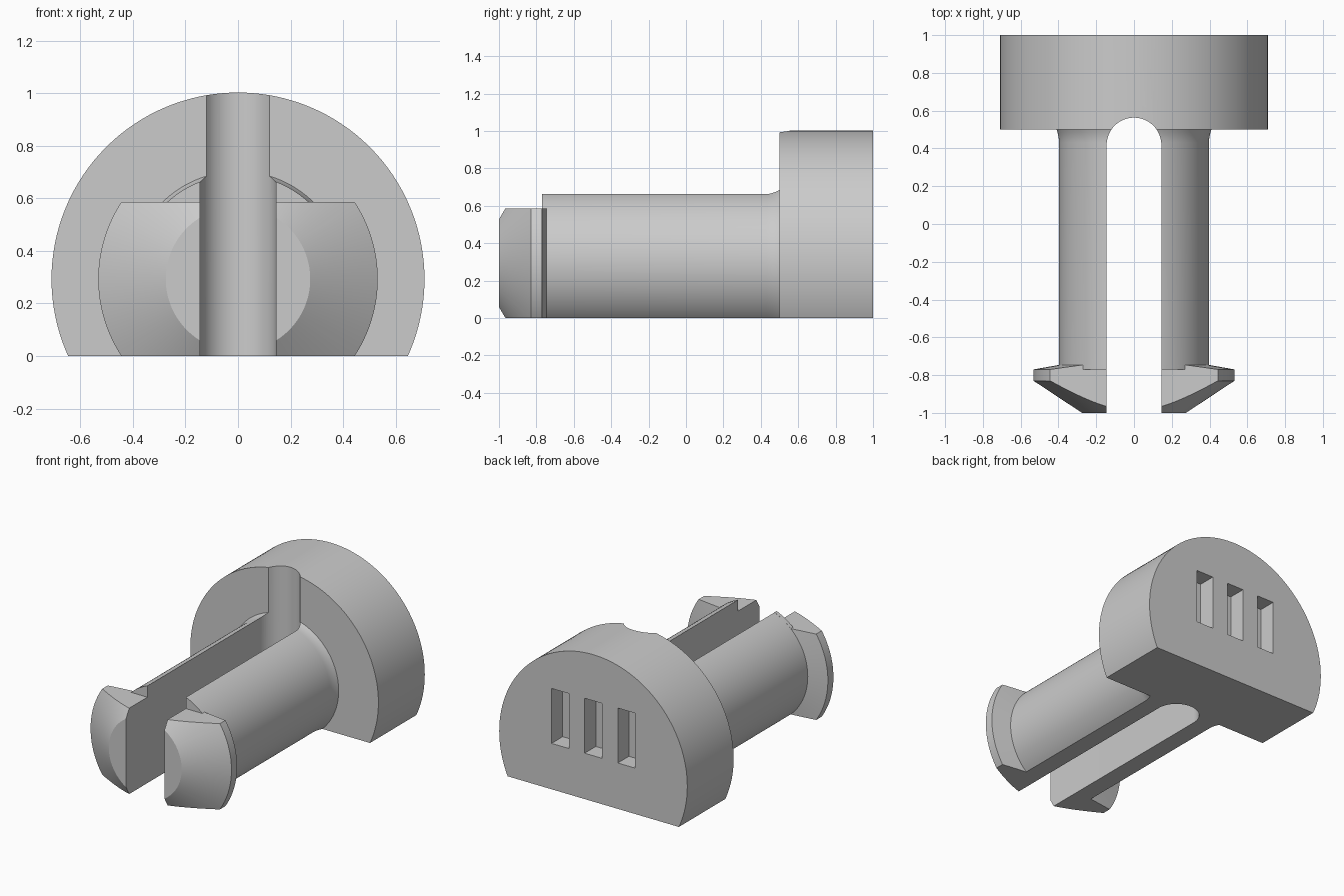
import bpy, bmesh, math
from mathutils import Matrix, Vector

if "Cube" in bpy.data.objects:
    bpy.data.objects.remove(bpy.data.objects["Cube"])

AXIS_Z = 0.293     # height of the turning axis
SEGMENTS = 128

grey = bpy.data.materials.new("plain_grey")
grey.diffuse_color = (0.6, 0.6, 0.6, 1)
grey.use_nodes = True
grey.node_tree.nodes["Principled BSDF"].inputs["Base Color"].default_value = grey.diffuse_color


def finish(name, bm):
    bmesh.ops.recalc_face_normals(bm, faces=bm.faces)
    mesh = bpy.data.meshes.new(name)
    bm.to_mesh(mesh)
    bm.free()
    mesh.materials.append(grey)
    obj = bpy.data.objects.new(name, mesh)
    bpy.context.collection.objects.link(obj)
    return obj


def turned(name, profile):
    """Closed solid turned about the y axis from (radius, y) points."""
    bm = bmesh.new()
    rings = []
    for r, y in profile:
        rings.append([bm.verts.new((r * math.cos(a), y, AXIS_Z + r * math.sin(a)))
                      for a in (2 * math.pi * i / SEGMENTS for i in range(SEGMENTS))])
    for a, b in zip(rings, rings[1:]):
        for i in range(SEGMENTS):
            j = (i + 1) % SEGMENTS
            bm.faces.new((a[i], a[j], b[j], b[i]))
    bm.faces.new(rings[0])
    bm.faces.new(rings[-1])
    return finish(name, bm)


def box(name, lo, hi):
    lo, hi = Vector(lo), Vector(hi)
    bm = bmesh.new()
    bmesh.ops.create_cube(bm, size=1, matrix=Matrix.Translation((lo + hi) / 2)
                          @ Matrix.Diagonal((*(hi - lo), 1)))
    return finish(name, bm)


def cut(target, cutter):
    mod = target.modifiers.new("cut", "BOOLEAN")
    mod.operation, mod.solver, mod.object = "DIFFERENCE", "MANIFOLD", cutter
    bpy.context.view_layer.objects.active = target
    bpy.ops.object.modifier_apply(modifier=mod.name)
    bpy.data.objects.remove(cutter)


# Whole clip in one turning: barbed tip, shaft, small flare, round head
barb = [(0.275, -1.0), (0.532, -0.83), (0.532, -0.77), (0.397, -0.746)]
flare = [(0.397 + 0.013 * (k / 5) ** 2, 0.43 + 0.07 * k / 5) for k in range(6)]
clip = turned("split_clip", barb + flare + [(0.71, 0.5), (0.71, 1.0)])

# Flat top on the barb, leaving the round shaft behind it
barb_cutter = box("barb_top_cutter", (-1, -1.2, 2 * AXIS_Z), (1, -0.73, 1.5))
cut(barb_cutter, turned("shaft_keeper", [(0.3978, -0.77), (0.3978, -0.5)]))
cut(clip, barb_cutter)

# Flat underside
cut(clip, box("underside_cutter", (-1.5, -1.5, -1), (1.5, 1.5, 0)))

# Round-ended slot that splits the shaft and notches the head
HALF, END = 0.145, 0.418
bm = bmesh.new()
outline = [(-HALF, -1.3), (HALF, -1.3)]
outline += [(HALF * math.cos(math.pi * k / 32), END + HALF * math.sin(math.pi * k / 32))
            for k in range(33)]
base = bm.faces.new([bm.verts.new((x, y, -0.5)) for x, y in outline])
walls = bmesh.ops.extrude_face_region(bm, geom=[base], use_keep_orig=True)["geom"]
bmesh.ops.translate(bm, vec=(0, 0, 2), verts=[v for v in walls if isinstance(v, bmesh.types.BMVert)])
cut(clip, finish("slot_cutter", bm))

# Three pockets in the back of the head
for x in (-0.25, 0, 0.25):
    cut(clip, box("pocket_cutter", (x - 0.065, 0.88, 0.313), (x + 0.065, 1.2, 0.688)))

# Smooth the round walls, keep the edges sharp
bpy.ops.object.select_all(action="DESELECT")
clip.select_set(True)
bpy.context.view_layer.objects.active = clip
bpy.ops.object.shade_smooth_by_angle(angle=math.radians(20))
